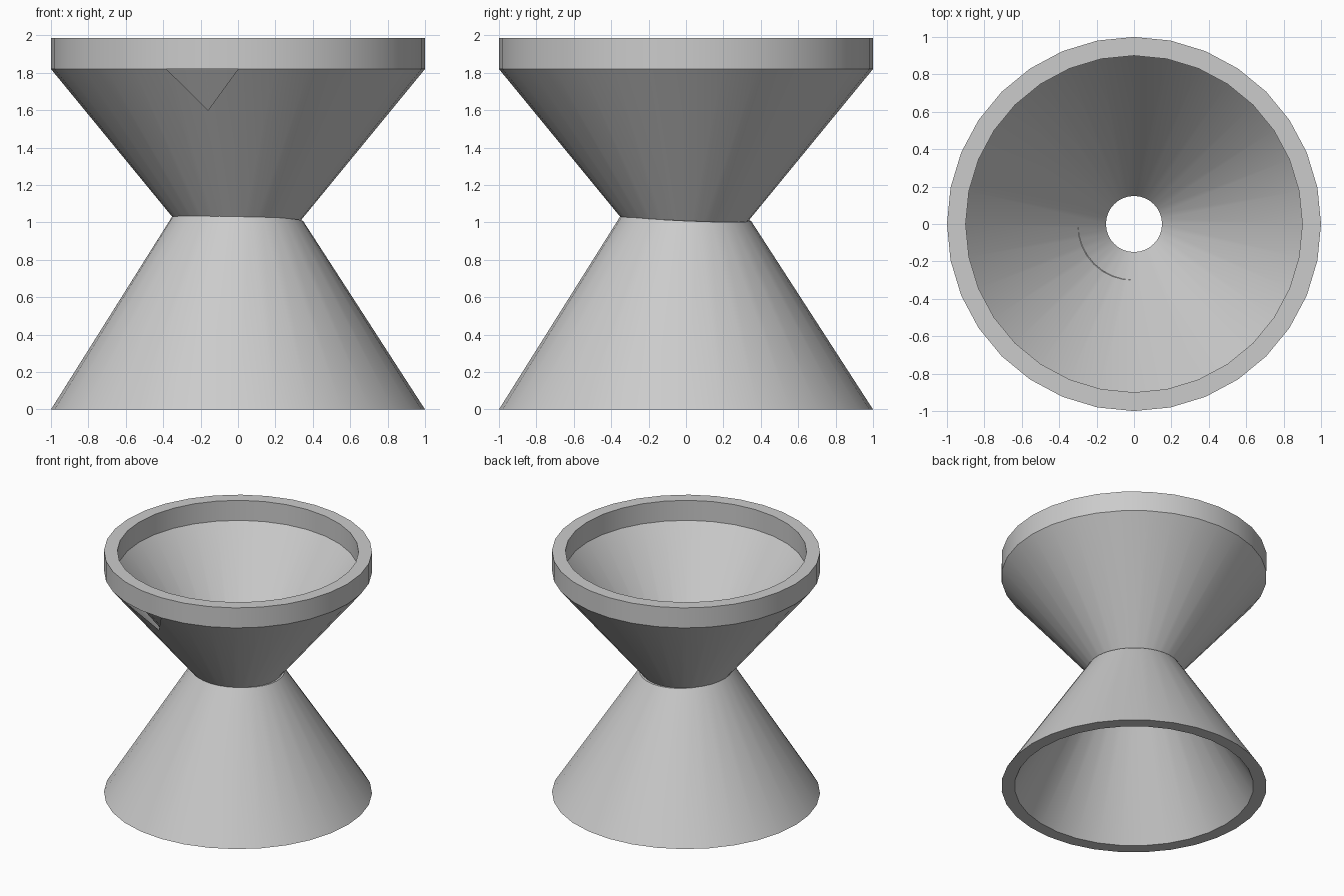
import bpy, bmesh, math

cube = bpy.data.objects.get("Cube")
if cube:
    bpy.data.objects.remove(cube, do_unlink=True)

SEG = 32

grey = bpy.data.materials.new("light_grey")
grey.use_nodes = True
colour = (0.6, 0.6, 0.6, 1)
grey.diffuse_color = colour
grey.node_tree.nodes["Principled BSDF"].inputs["Base Color"].default_value = colour


def ring(bm, radius, z, tilt=0.0):
    """One circle of points, starting at the front; tilt lowers its left back side."""
    points = []
    for i in range(SEG):
        a = math.tau * i / SEG - math.pi / 2
        x, y = math.cos(a), math.sin(a)
        points.append(bm.verts.new((radius * x, radius * y, z - tilt * (x + y))))
    return points


def funnel(name, profile, notch=None):
    """Closed turned shell; notch cuts a triangle under the second ring, two segments wide."""
    bm = bmesh.new()
    loops = [ring(bm, *p) for p in profile]
    apex = bm.verts.new(notch) if notch else None
    for k, lower in enumerate(loops):
        upper = loops[(k + 1) % len(loops)]
        for i in range(SEG):
            j = (i + 1) % SEG
            corners = [lower[i], lower[j], upper[j], upper[i]]
            if apex and k == 0 and i == SEG - 2:
                corners[2] = apex
            elif apex and k == 0 and i == SEG - 1:
                corners[3] = apex
            bm.faces.new(corners)
    mesh = bpy.data.meshes.new(name)
    bm.to_mesh(mesh)
    bm.free()
    mesh.materials.append(grey)
    obj = bpy.data.objects.new(name, mesh)
    bpy.context.collection.objects.link(obj)
    # Smooth cones with crisp rims
    bpy.ops.object.select_all(action="DESELECT")
    obj.select_set(True)
    bpy.context.view_layer.objects.active = obj
    bpy.ops.object.shade_smooth_by_angle(angle=math.radians(30))


# Lower funnel: foot, slightly tilted top lip, tapering wall
funnel("lower_funnel", [
    (1.0, 0), (0.348, 1.023, 0.015),
    (0.3, 1.025, 0.015), (0.9, 0),
])

# Upper funnel: nozzle set inside the lower one, upright rim, bowl inside
funnel("upper_funnel", [
    (0.2, 0.845), (1.0, 1.82), (1.0, 1.985),
    (0.9, 1.985), (0.9, 1.82), (0.15, 0.845),
], notch=(-0.16, -0.80, 1.6))
